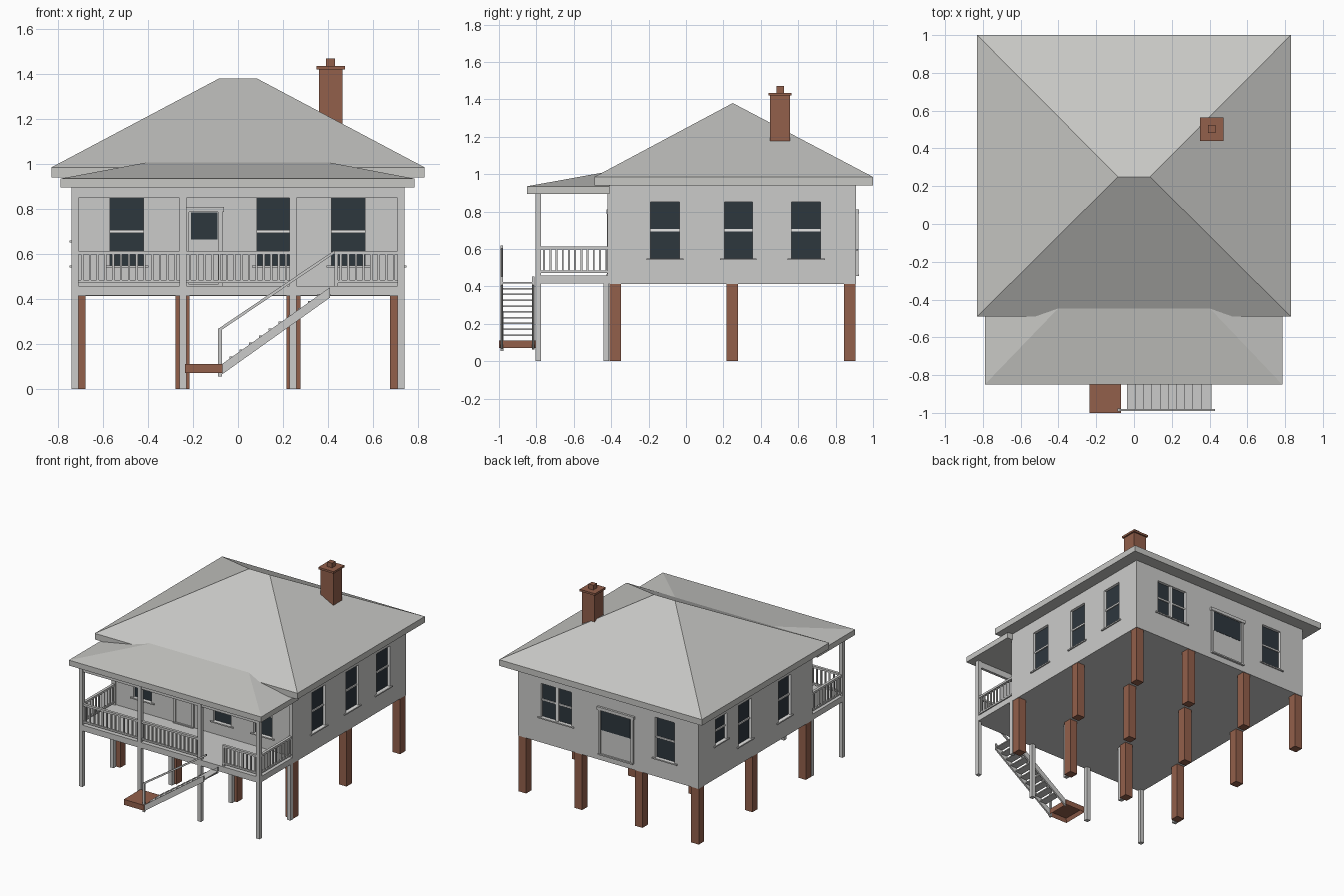
import bpy
import bmesh
from mathutils import Vector

default_cube = bpy.data.objects.get("Cube")
if default_cube:
    bpy.data.objects.remove(default_cube, do_unlink=True)


def material(name, red, green, blue):
    mat = bpy.data.materials.new(name)
    mat.use_nodes = True
    mat.diffuse_color = (red, green, blue, 1)
    shader = next(n for n in mat.node_tree.nodes if n.type == 'BSDF_PRINCIPLED')
    shader.inputs["Base Color"].default_value = (red, green, blue, 1)
    return mat


siding = material("pale grey siding", 0.60, 0.60, 0.59)
roofing = material("grey roofing", 0.57, 0.57, 0.55)
white = material("white trim", 0.88, 0.88, 0.87)
brick = material("red brown brick", 0.29, 0.115, 0.07)
glass = material("dark glass", 0.027, 0.038, 0.048)


def finish(name, bm, *mats):
    bmesh.ops.recalc_face_normals(bm, faces=bm.faces)
    mesh = bpy.data.meshes.new(name)
    bm.to_mesh(mesh)
    bm.free()
    for mat in mats:
        mesh.materials.append(mat)
    obj = bpy.data.objects.new(name, mesh)
    bpy.context.scene.collection.objects.link(obj)
    return obj


def add_box(bm, x0, x1, y0, y1, z0, z1):
    verts = bmesh.ops.create_cube(bm, size=1)["verts"]
    low, high = Vector((x0, y0, z0)), Vector((x1, y1, z1))
    for v in verts:
        v.co = Vector(high[i] if v.co[i] > 0 else low[i] for i in range(3))
    return verts


def boxes(name, extents, mat):
    bm = bmesh.new()
    for extent in extents:
        add_box(bm, *extent)
    return finish(name, bm, mat)


def slanted_bar(bm, start, end, y, width, height):
    """Bar rising in the xz plane between two (x, z) points."""
    for v in add_box(bm, 0, 1, y - width / 2, y + width / 2, -height / 2, height / 2):
        x, z = start if v.co.x < 0.5 else end
        v.co.x, v.co.z = x, z + v.co.z


def hip_roof(name, eave, ridge, z_low, z_eave, z_top):
    """Fascia block with sloping faces rising to a smaller rectangle or ridge."""
    bm = bmesh.new()
    rings = []
    for (x0, x1, y0, y1), z in ((eave, z_low), (eave, z_eave), (ridge, z_top)):
        rings.append([bm.verts.new((x, y, z))
                      for x, y in ((x0, y0), (x1, y0), (x1, y1), (x0, y1))])
    for lower, upper in zip(rings, rings[1:]):
        for i in range(4):
            j = (i + 1) % 4
            bm.faces.new((lower[i], lower[j], upper[j], upper[i]))
    bm.faces.new(rings[0])
    bm.faces.new(rings[-1])
    bmesh.ops.remove_doubles(bm, verts=bm.verts, dist=0.0001)
    return finish(name, bm, roofing)


# House body footprint
HALF, FRONT, BACK, FLOOR = 0.74, -0.41, 0.91, 0.413


def on_wall(side, u0, u1, z0, z1, d0, d1):
    """Box on a wall: u runs along it, d points outward."""
    if side == "front":
        return u0, u1, FRONT - d1, FRONT - d0, z0, z1
    if side == "back":
        return u0, u1, BACK + d0, BACK + d1, z0, z1
    if side == "right":
        return HALF + d0, HALF + d1, u0, u1, z0, z1
    return -HALF - d1, -HALF - d0, u0, u1, z0, z1


# Windows: wall, start, end, sill height, number of sashes side by side
windows = [
    ("front", -0.57, -0.42, 0.55, 1), ("front", 0.085, 0.23, 0.55, 1),
    ("front", 0.415, 0.565, 0.55, 1),
    ("right", -0.19, -0.035, 0.55, 1), ("right", 0.205, 0.355, 0.55, 1),
    ("right", 0.565, 0.72, 0.55, 1),
    ("left", -0.17, -0.025, 0.55, 1), ("left", 0.29, 0.44, 0.55, 1),
    ("left", 0.58, 0.71, 0.66, 1),
    ("back", 0.30, 0.55, 0.60, 2), ("back", -0.545, -0.385, 0.55, 1),
]
TOP = 0.85
panes, bars, sills = [], [], []
cutter_bm = bmesh.new()
for side, u0, u1, z0, sashes in windows:
    add_box(cutter_bm, *on_wall(side, u0, u1, z0, TOP, -0.025, 0.05))
    panes.append(on_wall(side, u0, u1, z0, TOP, -0.027, -0.02))
    middle, centre = (z0 + TOP) / 2, (u0 + u1) / 2
    bars.append(on_wall(side, u0, u1, middle - 0.006, middle + 0.006, -0.022, -0.012))
    if sashes > 1:
        bars.append(on_wall(side, centre - 0.012, centre + 0.012, z0, TOP, -0.022, -0.006))
    sills.append(on_wall(side, u0 - 0.022, u1 + 0.022, z0 - 0.009, z0, -0.01, 0.009))

# Walls with recessed window openings and white reveals
bm = bmesh.new()
add_box(bm, -HALF, HALF, FRONT, BACK, FLOOR, 0.95)
walls = finish("walls", bm, siding, white)
for face in cutter_bm.faces:
    face.material_index = 1
cutter = finish("window_cutter", cutter_bm, siding, white)
cutter.hide_render = True
cut = walls.modifiers.new("openings", 'BOOLEAN')
cut.operation, cut.solver, cut.object = 'DIFFERENCE', 'EXACT', cutter
bpy.context.view_layer.objects.active = walls
bpy.ops.object.modifier_apply(modifier=cut.name)
bpy.data.objects.remove(cutter, do_unlink=True)
boxes("window_panes", panes, glass)
boxes("window_bars", bars, white)
boxes("window_sills", sills, siding)

# Doors: casing around a slab with glass in its upper part
for side, u0, u1, glass_low in (("front", -0.235, -0.07, 0.665), ("back", -0.21, 0.075, 0.64)):
    low, high, rim = 0.465, 0.805, 0.018
    boxes(side + "_door_casing", [
        on_wall(side, u0, u0 + rim, low, high, 0, 0.012),
        on_wall(side, u1 - rim, u1, low, high, 0, 0.012),
        on_wall(side, u0 - 0.008, u1 + 0.008, high - rim, high + 0.005, 0, 0.016),
        on_wall(side, u0, u1, low - 0.01, low, 0, 0.016)], siding)
    boxes(side + "_door", [on_wall(side, u0 + rim, u1 - rim, low, high - rim, 0, 0.004)], siding)
    boxes(side + "_door_glass", [on_wall(side, u0 + 0.026, u1 - 0.022, glass_low, 0.785,
                                         0.002, 0.006)], glass)

# Roofs
hip_roof("main_roof", (-0.83, 0.83, -0.49, 1), (-0.085, 0.085, 0.25, 0.25), 0.94, 0.985, 1.38)
hip_roof("porch_roof", (-0.79, 0.785, -0.85, FRONT), (-0.39, 0.39, -0.435, FRONT),
         0.895, 0.935, 1.01)

# Chimney with cap and flue
boxes("chimney", [(0.36, 0.465, 0.45, 0.555, 1.1, 1.42),
                  (0.35, 0.475, 0.44, 0.565, 1.42, 1.435),
                  (0.392, 0.432, 0.483, 0.523, 1.43, 1.47)], brick)

# Brick piers under the house
boxes("brick_piers", [(x - 0.031, x + 0.031, y - 0.031, y + 0.031, 0, FLOOR)
                      for x in (-0.708, -0.247, 0.247, 0.706) for y in (-0.378, 0.248, 0.875)], brick)

# Porch deck, posts and beam
posts = (-0.725, -0.245, 0.245, 0.725)
boxes("porch_deck", [(-HALF, HALF, -0.805, FRONT, 0.415, 0.458)], siding)
boxes("porch_posts", [(x - 0.015, x + 0.015, -0.805, -0.775, 0, 0.9) for x in posts], siding)
boxes("deck_rear_posts", [(x - 0.015, x + 0.015, -0.442, -0.412, 0, 0.42) for x in posts], siding)
boxes("porch_wall_posts", [(x - 0.015, x + 0.015, -0.42, FRONT, 0.45, 0.9)
                           for x in (posts[0], posts[-1])], siding)
boxes("porch_beam", [(-HALF, HALF, -0.8, -0.78, 0.85, 0.9)], siding)

# Railings: each run is (start, end, fixed coordinate, along x or not)
railing = []
for a, b, fixed, along_x in ((-0.71, -0.26, -0.79, True), (-0.23, 0.23, -0.79, True),
                             (0.44, 0.71, -0.79, True),
                             (-0.775, FRONT, -0.725, False), (-0.775, FRONT, 0.725, False)):
    count = round((b - a) / 0.034)
    pieces = [(a, b, 0.01, 0.598, 0.613), (a, b, 0.007, 0.472, 0.484)]
    for i in range(count):
        u = a + (b - a) * (i + 0.5) / count
        pieces.append((u - 0.005, u + 0.005, 0.005, 0.48, 0.6))
    for u0, u1, half, z0, z1 in pieces:
        across = (fixed - half, fixed + half)
        railing.append((u0, u1, *across, z0, z1) if along_x else (*across, u0, u1, z0, z1))
railing.append((0.43, 0.445, -0.798, -0.782, 0.45, 0.613))
boxes("porch_railings", railing, siding)

# Stairs: stringers, treads and a handrail on the outer side
foot, head = (-0.075, 0.085), (0.41, 0.43)
bm = bmesh.new()
for y in (-0.985, -0.817):
    slanted_bar(bm, foot, head, y, 0.012, 0.046)
finish("stair_stringers", bm, siding)
slope = (head[1] - foot[1]) / (head[0] - foot[0])
treads = []
for i in range(10):
    z = 0.14 + 0.031 * i
    x = foot[0] + (z - foot[1]) / slope - 0.012
    treads.append((x - 0.028, x + 0.028, -0.982, -0.82, z - 0.004, z + 0.004))
boxes("stair_treads", treads, siding)
bm = bmesh.new()
slanted_bar(bm, (-0.085, 0.262), (0.43, 0.61), -0.985, 0.012, 0.015)
add_box(bm, -0.088, -0.072, -0.993, -0.977, 0.055, 0.268)
finish("stair_handrail", bm, siding)

# Brick landing, hollow underneath
bm = bmesh.new()
add_box(bm, -0.235, -0.07, -1, -0.805, 0.07, 0.11)
base = min(bm.faces, key=lambda f: f.calc_center_median().z)
bmesh.ops.inset_region(bm, faces=[base], thickness=0.015)
bmesh.ops.translate(bm, verts=base.verts, vec=(0, 0, 0.028))
finish("stair_landing", bm, brick)
